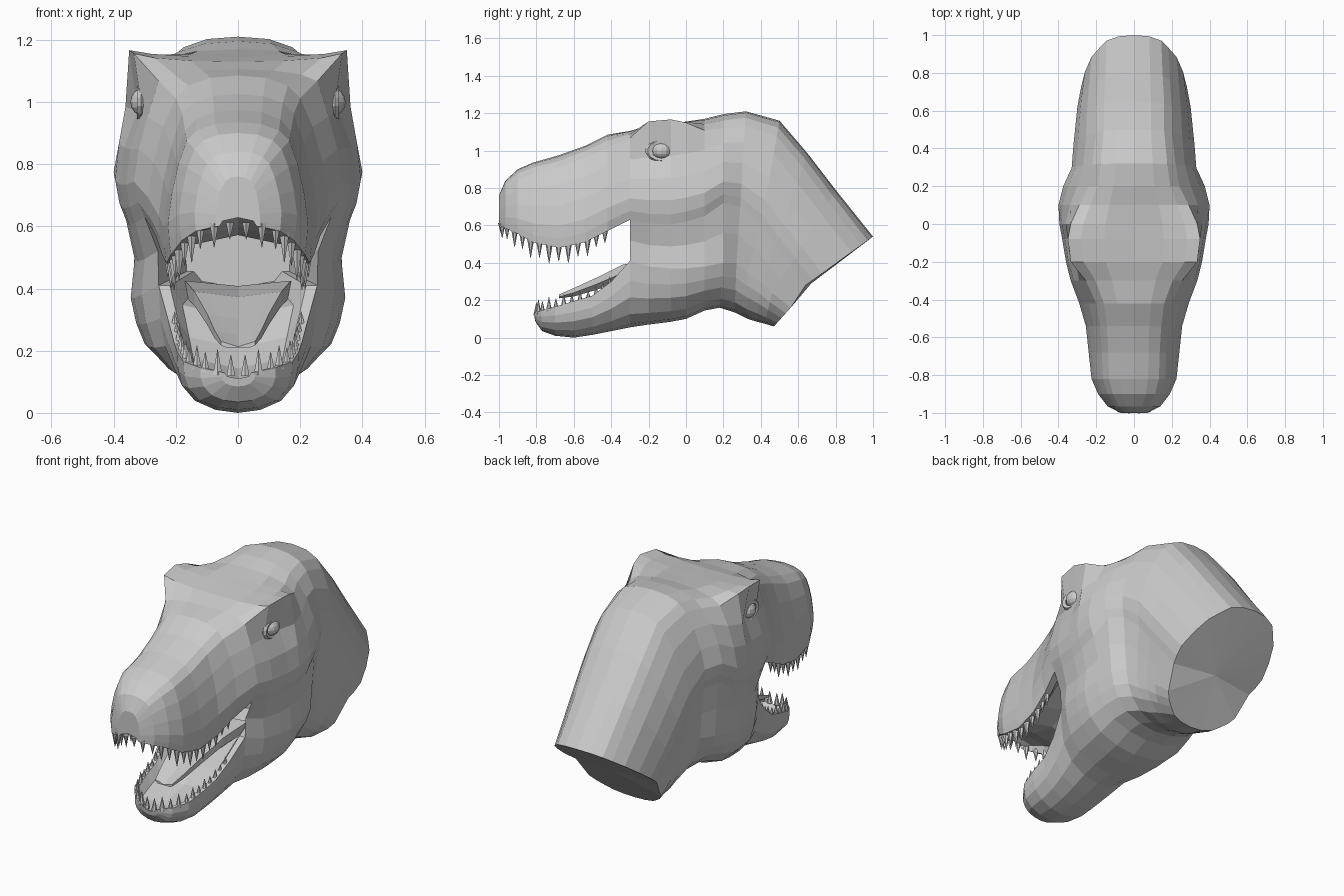
import bpy, bmesh, math
from mathutils import Matrix, Vector

if "Cube" in bpy.data.objects:
    bpy.data.objects.remove(bpy.data.objects["Cube"])

# Upper stations: top y,z / lip y,z / half-widths crown, cheek, lip / crown corner drop
UP = [(-1.0, .76, -1.0, .60, .05, .07, .07, .2), (-.965, .84, -.965, .585, .10, .14, .135, .15),
      (-.9, .90, -.9, .555, .14, .19, .18, .15), (-.82, .935, -.82, .51, .165, .225, .215, .14),
      (-.68, .975, -.68, .48, .17, .24, .23, .14), (-.54, 1.025, -.54, .51, .18, .255, .245, .12),
      (-.42, 1.085, -.42, .57, .20, .29, .265, .14), (-.3, 1.105, -.3, .63, .255, .335, .30, .08),
      (-.2, 1.13, -.2, .61, .335, .36, .33, -.05), (-.08, 1.145, -.08, .605, .35, .38, .35, -.04),
      (0, 1.155, 0, .62, .335, .395, .36, .01), (.1, 1.17, .1, .65, .29, .40, .365, .12),
      (.2, 1.195, .2, .72, .24, .375, .35, .16), (.32, 1.21, .29, .70, .22, .33, .315, .15),
      (.5, 1.16, .40, .60, .20, .32, .30, .15), (.65, .985, .48, .49, .20, .31, .29, .15),
      (.8, .79, .56, .39, .19, .30, .28, .16), (1.0, .54, .64, .28, .18, .28, .26, .18)]
# Lower stations (mouth corner to neck end): jaw line y,z / bottom y,z / half-widths
LOW = [(-.30, .41, -.30, .055, .255, .235), (-.2, .38, -.2, .07, .31, .27),
       (-.08, .37, -.08, .085, .335, .29), (0, .37, 0, .10, .345, .30),
       (.1, .38, .1, .145, .34, .29), (.2, .40, .18, .16, .325, .27),
       (.27, .40, .26, .135, .28, .235), (.33, .35, .33, .10, .26, .22),
       (.40, .30, .38, .085, .25, .21), (.46, .24, .42, .075, .24, .20),
       (.56, .16, .47, .06, .23, .17)]
# Free front of the lower jaw
JAW = [(-.81, .13, -.805, .085, .05, .05), (-.775, .145, -.77, .035, .12, .11),
       (-.7, .165, -.7, .01, .175, .16), (-.6, .195, -.6, 0, .195, .18),
       (-.5, .225, -.5, .015, .205, .19), (-.4, .30, -.4, .035, .225, .21)]
CORNER = 7


def mix(a, b, t):
    return a + (b - a) * t


def upper(s):
    ty, tz, my, mz, wt, wc, wl, a = s
    dent = .04 if a < 0 else 0
    rows = [(0, 0), (.45 * wt, a * .1), (.8 * wt, a * .45), (wt, a),
            (mix(wt, wc, .45) - dent, .32), (mix(wt, wc, .8) - dent * .2, .54),
            (wc, .76), (mix(wc, wl, .4), .9), (wl, 1)]
    return [Vector((x, mix(ty, my, v), mix(tz, mz, v))) for x, v in rows]


def lower(s):
    ly, lz, by, bz, wl, wj = s
    rows = [(wl, 0), (mix(wl, wj, .5) + .005, .3), (wj, .55), (.77 * wj, .8), (.4 * wj, .95), (0, 1)]
    return [Vector((x, mix(ly, by, v), mix(lz, bz, v))) for x, v in rows]


def lining(y, z, w, sign):
    return [Vector((x * w, y, z + sign * h * w)) for x, h in ((1, 0), (.86, 0), (.7, .25), (0, .4))]


def face(bm, pts):
    bm.faces.new([bm.verts.new(p) for p in pts])


def loft(bm, rings):
    for r, q in zip(rings, rings[1:]):
        for i in range(len(r) - 1):
            face(bm, (r[i], r[i + 1], q[i + 1], q[i]))


def finish(bm, name, mirror=True):
    bmesh.ops.remove_doubles(bm, verts=bm.verts, dist=1e-4)
    if mirror:
        geom = bm.verts[:] + bm.edges[:] + bm.faces[:]
        bmesh.ops.mirror(bm, geom=geom, axis='X', merge_dist=1e-4)
        bmesh.ops.remove_doubles(bm, verts=bm.verts, dist=1e-4)
    bmesh.ops.recalc_face_normals(bm, faces=bm.faces)
    me = bpy.data.meshes.new(name)
    bm.to_mesh(me)
    bm.free()
    ob = bpy.data.objects.new(name, me)
    bpy.context.collection.objects.link(ob)
    return ob


# Head skin: skull and neck, cheeks, throat and jaw
bm = bmesh.new()
ups = [upper(s) for s in UP]
lows = [lower(s) for s in LOW]
jaws = [lower(s) for s in JAW] + [lows[0]]
loft(bm, ups)
loft(bm, lows)
loft(bm, jaws)
cheeks = []
for i, (u, l) in enumerate(zip(ups[CORNER:], lows)):
    m = (u[-1] + l[0]) / 2
    m.x -= .02 if i < 5 else 0
    cheeks.append([u[-1], m, l[0]])
loft(bm, cheeks)

# Mouth lining: palate, jaw floor and throat
palate = [lining(s[2], s[3], s[6], 1) for s in UP[:CORNER + 1]]
floor = [lining(s[0], s[1], s[4], -1) for s in JAW + [LOW[0]]]
loft(bm, palate)
loft(bm, floor)
ring = palate[-1][::-1] + [cheeks[0][1]] + floor[-1]
back = [Vector((p.x * .65, p.y + .3, .5 + (p.z - .5) * .5)) for p in ring]
loft(bm, [ring, back])
face(bm, back)

# Closing faces at the snout tip, jaw tip and cut neck
face(bm, ups[0] + palate[0][1:])
face(bm, floor[0][::-1] + jaws[0][1:])
end = ups[-1] + [cheeks[-1][1]] + lows[-1]
for a, b in zip(end, end[1:]):
    if (a - b).length > 1e-4:
        face(bm, (a, b, Vector((0, .67, .29))))
finish(bm, "head_skin")

# Tongue
bm = bmesh.new()
rings = []
for y, z, w, t in ((-.68, .225, .055, .015), (-.6, .26, .075, .04), (-.48, .315, .10, .06),
                   (-.34, .385, .14, .08), (-.15, .42, .17, .09)):
    rings.append([Vector(p) for p in ((0, y, z - .012), (w * .7, y, z), (w, y, z + .005),
                                      (w, y, z - t * .5), (w * .7, y, z - t), (0, y, z - t))])
loft(bm, rings)
face(bm, rings[0])
face(bm, rings[-1])
finish(bm, "tongue")


def teeth(name, path, count, size, down):
    bm = bmesh.new()
    pts = [Vector((0, path[0].y + .01, path[0].z))] + [Vector((p.x * .92, p.y + .01, p.z)) for p in path]
    segs = [(b - a).length for a, b in zip(pts, pts[1:])]
    for i in range(count):
        t = (i + .5) / count
        d, k = t * sum(segs), 0
        while d > segs[k]:
            d -= segs[k]
            k += 1
        p = pts[k].lerp(pts[k + 1], d / segs[k])
        h = size(t) * (1 if i % 2 else .82)
        side = -1 if down else 1
        m = Matrix.Translation(p + Vector((0, 0, side * (h / 2 - .012))))
        if down:
            m = m @ Matrix.Rotation(math.pi, 4, 'X')
        bmesh.ops.create_cone(bm, cap_ends=True, segments=6, radius1=.01 + h * .09,
                              radius2=.001, depth=h, matrix=m)
    finish(bm, name)


# Teeth rows following the lips
teeth("upper_teeth", [u[-1] for u in ups[:7]], 14, lambda t: .06 + .05 * math.sin(math.pi * t), True)
teeth("lower_teeth", [j[0] for j in jaws[:6]], 12, lambda t: .085 - .035 * t, False)

# Eyes with eyelid rims
for sx, side in ((1, "left"), (-1, "right")):
    bpy.ops.mesh.primitive_uv_sphere_add(segments=12, ring_count=8, radius=.048, location=(sx * .303, -.13, 1.0))
    eye = bpy.context.object
    eye.name = side + "_eye"
    eye.scale = (.9, 1.1, .95)
    bpy.ops.mesh.primitive_torus_add(major_segments=14, minor_segments=5, major_radius=.056, minor_radius=.014,
                                     location=(sx * .312, -.13, 1.0), rotation=(0, math.pi / 2, 0))
    lid = bpy.context.object
    lid.name = side + "_eyelid"
    lid.scale = (.9, 1.25, 1)
